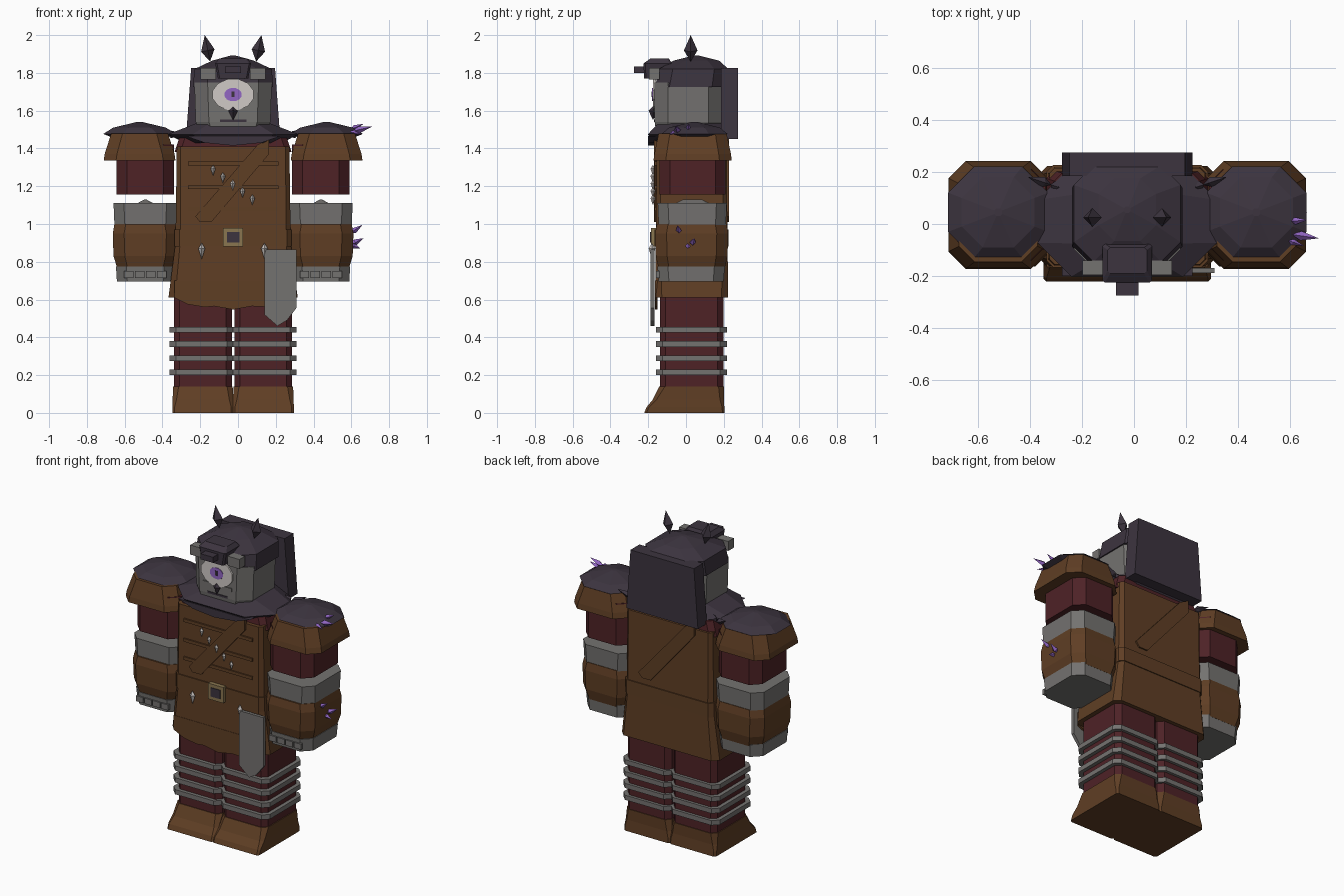
import bpy, bmesh, math
from mathutils import Vector

CX = -0.026  # body symmetry line


def lin(c):
    c /= 255
    return c / 12.92 if c < 0.04045 else ((c + 0.055) / 1.055) ** 2.4


def mat(name, r, g, b):
    m = bpy.data.materials.new(name)
    m.diffuse_color = (lin(r), lin(g), lin(b), 1)
    return m


DARK = mat("dark_purple_cloth", 60, 52, 63)
BROWN = mat("brown_leather", 95, 62, 36)
RED = mat("dark_red_cloth", 78, 34, 38)
GREY = mat("grey_metal", 116, 114, 112)
BONE = mat("pale_bone", 208, 202, 198)
PURPLE = mat("purple_crystal", 146, 102, 196)
GOLD = mat("dull_gold", 138, 118, 80)


def finish(name, bm, m):
    bmesh.ops.recalc_face_normals(bm, faces=bm.faces)
    me = bpy.data.meshes.new(name)
    bm.to_mesh(me)
    bm.free()
    me.materials.append(m)
    ob = bpy.data.objects.new(name, me)
    bpy.context.collection.objects.link(ob)
    return ob


def loft(name, m, cx, rings):
    """Chamfered-box rings (z, cy, hx, hy, chamfer) skinned together."""
    bm = bmesh.new()
    rows = []
    for z, cy, hx, hy, c in rings:
        pts = [(hx - c, -hy), (hx, c - hy), (hx, hy - c), (hx - c, hy),
               (c - hx, hy), (-hx, hy - c), (-hx, c - hy), (c - hx, -hy)]
        rows.append([bm.verts.new((cx + x, cy + y, z)) for x, y in pts])
    for a, b in zip(rows, rows[1:]):
        for i in range(8):
            j = (i + 1) % 8
            bm.faces.new((a[i], a[j], b[j], b[i]))
    bm.faces.new(rows[0])
    bm.faces.new(rows[-1])
    return finish(name, bm, m)


def prism(name, m, pts, y0, y1):
    """Outline in x (from body centre) and z, extruded from y0 to y1."""
    bm = bmesh.new()
    f = [bm.verts.new((CX + x, y0, z)) for x, z in pts]
    b = [bm.verts.new((CX + x, y1, z)) for x, z in pts]
    bm.faces.new(f)
    bm.faces.new(b)
    for i in range(len(pts)):
        j = (i + 1) % len(pts)
        bm.faces.new((f[i], f[j], b[j], b[i]))
    return finish(name, bm, m)


def box(name, m, x0, x1, y0, y1, z0, z1):
    return prism(name, m, [(x0, z0), (x1, z0), (x1, z1), (x0, z1)], y0, y1)


def disc(name, m, z, rx, rz, n, y0, y1):
    a = [2 * math.pi * (i + 0.5) / n for i in range(n)]
    return prism(name, m, [(rx * math.cos(t), z + rz * math.sin(t)) for t in a], y0, y1)


def spike(name, m, base, tip, r, t=0.35):
    """Four-sided double pyramid, widest at fraction t."""
    base, tip = Vector(base), Vector(tip)
    base.x += CX
    tip.x += CX
    q = (tip - base).to_track_quat('Z', 'Y')
    mid = base.lerp(tip, t)
    bm = bmesh.new()
    ring = [bm.verts.new(mid + q @ Vector(v)) for v in
            ((r, 0, 0), (0, r, 0), (-r, 0, 0), (0, -r, 0))]
    a, b = bm.verts.new(base), bm.verts.new(tip)
    for i in range(4):
        j = (i + 1) % 4
        bm.faces.new((ring[i], ring[j], b))
        bm.faces.new((ring[j], ring[i], a))
    return finish(name, bm, m)


for s, side in ((-1, "left"), (1, "right")):
    # legs, boots and shin rings
    c = CX + s * 0.16
    loft(side + "_boot", BROWN, c, [(0, -0.008, 0.162, 0.213, 0.012), (0.03, -0.003, 0.162, 0.206, 0.012),
         (0.07, 0.012, 0.16, 0.188, 0.02), (0.14, 0.03, 0.158, 0.172, 0.03)])
    loft(side + "_leg", RED, c, [(0.13, 0.03, 0.153, 0.168, 0.03), (0.66, 0.03, 0.153, 0.168, 0.03)])
    for z in (0.215, 0.29, 0.365, 0.44):
        loft(side + "_shin_ring", GREY, CX + s * 0.167,
             [(z - 0.015, 0.028, 0.17, 0.188, 0.035), (z + 0.015, 0.028, 0.17, 0.188, 0.035)])
    # arm
    c = CX + s * 0.465
    loft(side + "_sleeve", RED, c, [(1.155, 0.035, 0.152, 0.175, 0.055), (1.42, 0.035, 0.152, 0.175, 0.055)])
    loft(side + "_elbow_cap", GREY, c, [(1.10, 0.035, 0.06, 0.11, 0.03), (1.13, 0.035, 0.005, 0.05, 0.002)])
    loft(side + "_elbow_cuff", GREY, c, [(0.99, 0.033, 0.163, 0.178, 0.055), (1.11, 0.033, 0.168, 0.183, 0.055)])
    loft(side + "_forearm", BROWN, c, [(0.765, 0.03, 0.148, 0.175, 0.055), (0.83, 0.03, 0.168, 0.19, 0.06),
         (0.95, 0.03, 0.172, 0.193, 0.06), (1.0, 0.03, 0.163, 0.185, 0.06)])
    loft(side + "_glove", GREY, c, [(0.695, 0.027, 0.15, 0.172, 0.055), (0.775, 0.027, 0.155, 0.178, 0.055)])
    for i in range(4):
        x = s * 0.465 + (i - 1.5) * 0.058
        box(side + "_knuckle", GREY, x - 0.025, x + 0.025, -0.158, -0.14, 0.715, 0.75)
    # shoulder guard
    c = CX + s * 0.495
    loft(side + "_shoulder_skirt", BROWN, c, [(1.335, 0.035, 0.19, 0.207, 0.065), (1.37, 0.035, 0.185, 0.203, 0.065),
         (1.48, 0.035, 0.15, 0.18, 0.06)])
    loft(side + "_shoulder_cap", DARK, c, [(1.46, 0.045, 0.15, 0.15, 0.085), (1.477, 0.045, 0.192, 0.175, 0.1),
         (1.51, 0.045, 0.14, 0.135, 0.08), (1.54, 0.045, 0.015, 0.015, 0.008)])
    # cloak points behind the shoulder
    for dx, dy in ((0.07, 0.02), (-0.05, -0.02)):
        spike(side + "_cloak_point", DARK, (s * 0.29, 0.15, 1.46),
              (s * (0.31 + dx), 0.16 + dy, 1.50), 0.02)
    # helmet horns, brow guards and small fangs
    spike(side + "_horn", DARK, (s * 0.122, 0.025, 1.86), (s * 0.15, 0.025, 2.0), 0.036, 0.42)
    box(side + "_brow_guard", GREY, s * 0.09, s * 0.172, -0.195, -0.14, 1.765, 1.825)
    spike(side + "_brow_fang", BONE, (s * 0.06, -0.19, 1.80), (s * 0.06, -0.195, 1.765), 0.01)
    # belt teeth
    spike(side + "_belt_tooth", BONE, (s * 0.166, -0.18, 0.90), (s * 0.166, -0.18, 0.815), 0.018)

# torso, tunic skirt with uneven hem, belt
loft("undershirt", RED, CX, [(1.38, 0.035, 0.31, 0.17, 0.03), (1.47, 0.035, 0.28, 0.16, 0.03)])
loft("tunic", BROWN, CX, [(0.61, 0.03, 0.342, 0.193, 0.035), (0.9, 0.03, 0.305, 0.19, 0.025),
     (1.41, 0.03, 0.298, 0.185, 0.02)])
prism("tunic_hem", BROWN, [(-0.31, 0.7), (-0.31, 0.61), (-0.24, 0.575), (-0.15, 0.56), (-0.1, 0.565), (0, 0.547),
      (0.1, 0.565), (0.2, 0.56), (0.31, 0.61), (0.31, 0.7)], -0.164, -0.15)
loft("belt", BROWN, CX, [(0.88, 0.03, 0.31, 0.196, 0.025), (0.97, 0.03, 0.31, 0.196, 0.025)])
box("buckle_frame", GOLD, -0.053, 0.053, -0.186, -0.16, 0.88, 0.98)
box("buckle_centre", DARK, -0.033, 0.033, -0.19, -0.18, 0.902, 0.958)

# chest straps, seams and teeth
strap = [(-0.175, 1.01), (-0.115, 1.01), (0.19, 1.37), (0.19, 1.45), (0.13, 1.42), (-0.2, 1.04)]
prism("front_strap", BROWN, strap, -0.17, -0.15)
prism("back_strap", BROWN, [(-x, z) for x, z in strap], 0.205, 0.228)
for z in (1.08, 1.195, 1.32):
    box("chest_seam", BROWN, -0.24, 0.24, -0.166, -0.15, z - 0.01, z + 0.01)
for i in range(5):
    x, z = -0.106 + i * 0.052, 1.285 - i * 0.039
    spike("necklace_tooth", BONE, (x, -0.175, z + 0.028), (x, -0.175, z - 0.03), 0.013)

# blade hanging from the belt
prism("hanging_blade", GREY, [(0.166, 0.865), (0.335, 0.865), (0.335, 0.555), (0.285, 0.49), (0.235, 0.46),
      (0.166, 0.52)], -0.188, -0.168)

# cloak collar and back panel
loft("cloak_collar", DARK, CX, [(1.43, 0.01, 0.26, 0.18, 0.1), (1.475, 0.01, 0.345, 0.212, 0.13),
     (1.535, 0.02, 0.19, 0.165, 0.07)])
prism("collar_front", DARK, [(-0.25, 1.465), (-0.15, 1.43), (0, 1.415), (0.15, 1.43), (0.25, 1.465)], -0.2, -0.12)
prism("hood_back", DARK, [(-0.25, 1.45), (0.25, 1.45), (0.222, 1.825), (-0.222, 1.825)], 0.185, 0.275)

# head and helmet
loft("head", GREY, CX, [(1.45, 0.012, 0.16, 0.165, 0.06), (1.54, 0.012, 0.198, 0.178, 0.07),
     (1.75, 0.012, 0.205, 0.178, 0.07)])
loft("helmet", DARK, CX, [(1.725, 0.025, 0.212, 0.188, 0.075), (1.82, 0.04, 0.205, 0.185, 0.075),
     (1.865, 0.055, 0.11, 0.12, 0.06), (1.892, 0.055, 0.012, 0.012, 0.006)])
loft("helmet_brow", DARK, CX, [(1.77, -0.15, 0.08, 0.072, 0.01), (1.85, -0.15, 0.095, 0.075, 0.01),
     (1.875, -0.14, 0.075, 0.05, 0.01)])
box("brow_snout", DARK, -0.043, 0.043, -0.275, -0.2, 1.80, 1.835)

# face
disc("eye_white", BONE, 1.685, 0.112, 0.085, 12, -0.176, -0.16)
disc("eye_iris", PURPLE, 1.685, 0.047, 0.036, 12, -0.18, -0.172)
box("eye_pupil", DARK, -0.008, 0.008, -0.183, -0.175, 1.672, 1.702)
spike("nose", DARK, (0, -0.172, 1.625), (0, -0.175, 1.55), 0.025)
box("upper_lip", GREY, -0.1, 0.1, -0.172, -0.15, 1.59, 1.612)
box("mouth", DARK, -0.07, 0.07, -0.17, -0.15, 1.54, 1.552)

# crystals on the right arm
for b, t, r in (((0.63, -0.04, 1.49), (0.735, -0.055, 1.515), 0.018), ((0.62, 0.01, 1.50), (0.69, 0.015, 1.53), 0.014),
                ((0.61, -0.06, 1.49), (0.68, -0.085, 1.475), 0.012), ((0.62, -0.035, 0.95), (0.685, -0.045, 0.995), 0.015),
                ((0.62, 0.03, 0.89), (0.69, 0.045, 0.925), 0.017), ((0.62, 0.01, 0.89), (0.675, 0.01, 0.87), 0.014)):
    spike("arm_crystal", PURPLE, b, t, r)
